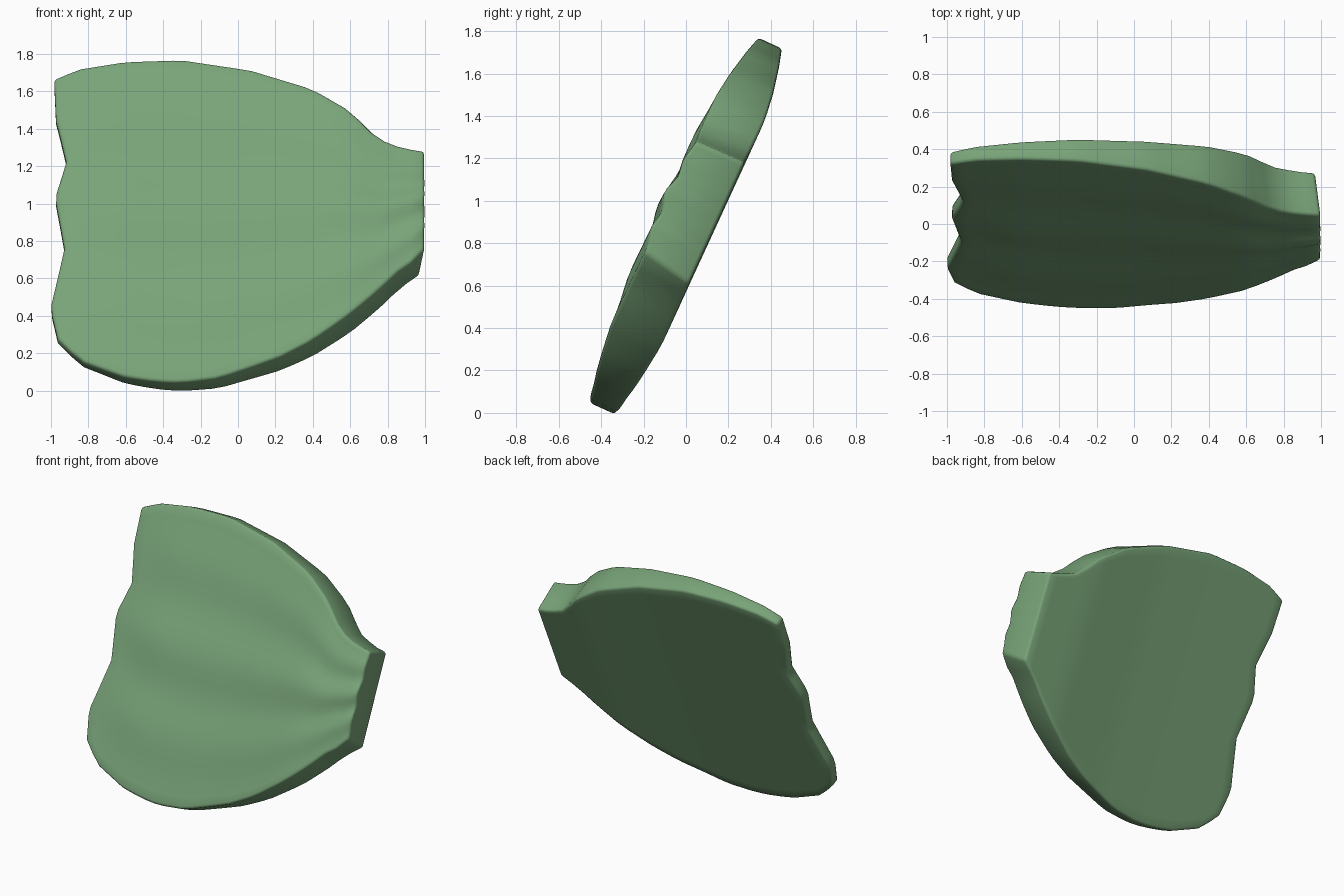
import bpy, bmesh
from math import sin, cos, pi

if "Cube" in bpy.data.objects:
    bpy.data.objects.remove(bpy.data.objects["Cube"])

# Outline as seen from the front (x, z), and half thickness along x
TOP = [(-1, 1.66), (-.98, 1.675), (-.85, 1.73), (-.6, 1.77), (-.3, 1.78), (.07, 1.725), (.4, 1.625),
       (.6, 1.51), (.75, 1.36), (.88, 1.31), (1, 1.29)]
BOTTOM = [(-1, .29), (-.96, .255), (-.84, .135), (-.6, .04), (-.43, .01), (-.3, 0), (-.1, .015),
          (.23, .11), (.4, .185), (.6, .31), (.75, .435), (.88, .56), (.96, .605), (1, .66)]
HALF = [(-1, .035), (-.3, .065), (.07, .085), (.4, .112), (.6, .13), (1, .125)]
# Scalloped left edge: position across the width -> x
SCALLOP = [(0, -.96), (.1, -1), (.36, -.925), (.54, -.975), (.68, -.915), (.84, -.97), (1, -.98)]
NX, NT = 28, 25


def lerp(table, x):
    for (a, p), (b, q) in zip(table, table[1:]):
        if x <= b:
            return p + (q - p) * max(0, x - a) / (b - a)
    return table[-1][1]


def point(i, j, side):
    s, t = i / NX, j / NT
    left = lerp(SCALLOP, t)
    right = 1 if side > 0 else .97
    x = left + (right - left) * s
    h = lerp(HALF, x)
    lo, hi = lerp(BOTTOM, x) + .418 * h, lerp(TOP, x) - .418 * h
    z = lo + (hi - lo) * t
    w = side * h
    if side > 0:  # soft crown and ridges fanning out from the tip
        edge = sin(pi * t)
        w += edge * min(1, s * 6) * (.022 + .012 * cos(2 * pi * (t - .53) / .32))
    return (x, .46 * z - .42 - .908 * w, z + .418 * w)


# Tilted plate: front and back grids joined by a rim
bm = bmesh.new()
grids = []
for side in (1, -1):
    g = [[bm.verts.new(point(i, j, side)) for j in range(NT + 1)] for i in range(NX + 1)]
    grids.append(g)
    for i in range(NX):
        for j in range(NT):
            bm.faces.new((g[i][j], g[i + 1][j], g[i + 1][j + 1], g[i][j + 1]))
front, back = grids
loop = ([(i, 0) for i in range(NX)] + [(NX, j) for j in range(NT)]
        + [(i, NT) for i in range(NX, 0, -1)] + [(0, j) for j in range(NT, 0, -1)])
for (a, b), (c, d) in zip(loop, loop[1:] + loop[:1]):
    bm.faces.new((front[a][b], front[c][d], back[c][d], back[a][b]))
bmesh.ops.recalc_face_normals(bm, faces=bm.faces)

# Rounded rim
rim = [e for e in bm.edges if len(e.link_faces) == 2 and e.calc_face_angle() > .7]
bmesh.ops.bevel(bm, geom=rim, offset=.022, segments=2, profile=.5, affect='EDGES', clamp_overlap=True)

# Centre and stand on the ground
xs, ys, zs = zip(*[v.co for v in bm.verts])
shift = (-(min(xs) + max(xs)) / 2, -(min(ys) + max(ys)) / 2, -min(zs))
bmesh.ops.translate(bm, verts=bm.verts, vec=shift)

mesh = bpy.data.meshes.new("leaf_plate")
bm.to_mesh(mesh)
bm.free()
obj = bpy.data.objects.new("leaf_plate", mesh)
bpy.context.collection.objects.link(obj)
mat = bpy.data.materials.new("leaf_green")
mat.diffuse_color = (.19, .37, .19, 1)
mat.use_nodes = True
mat.node_tree.nodes["Principled BSDF"].inputs["Base Color"].default_value = mat.diffuse_color
mesh.materials.append(mat)
mesh.polygons.foreach_set("use_smooth", [True] * len(mesh.polygons))
